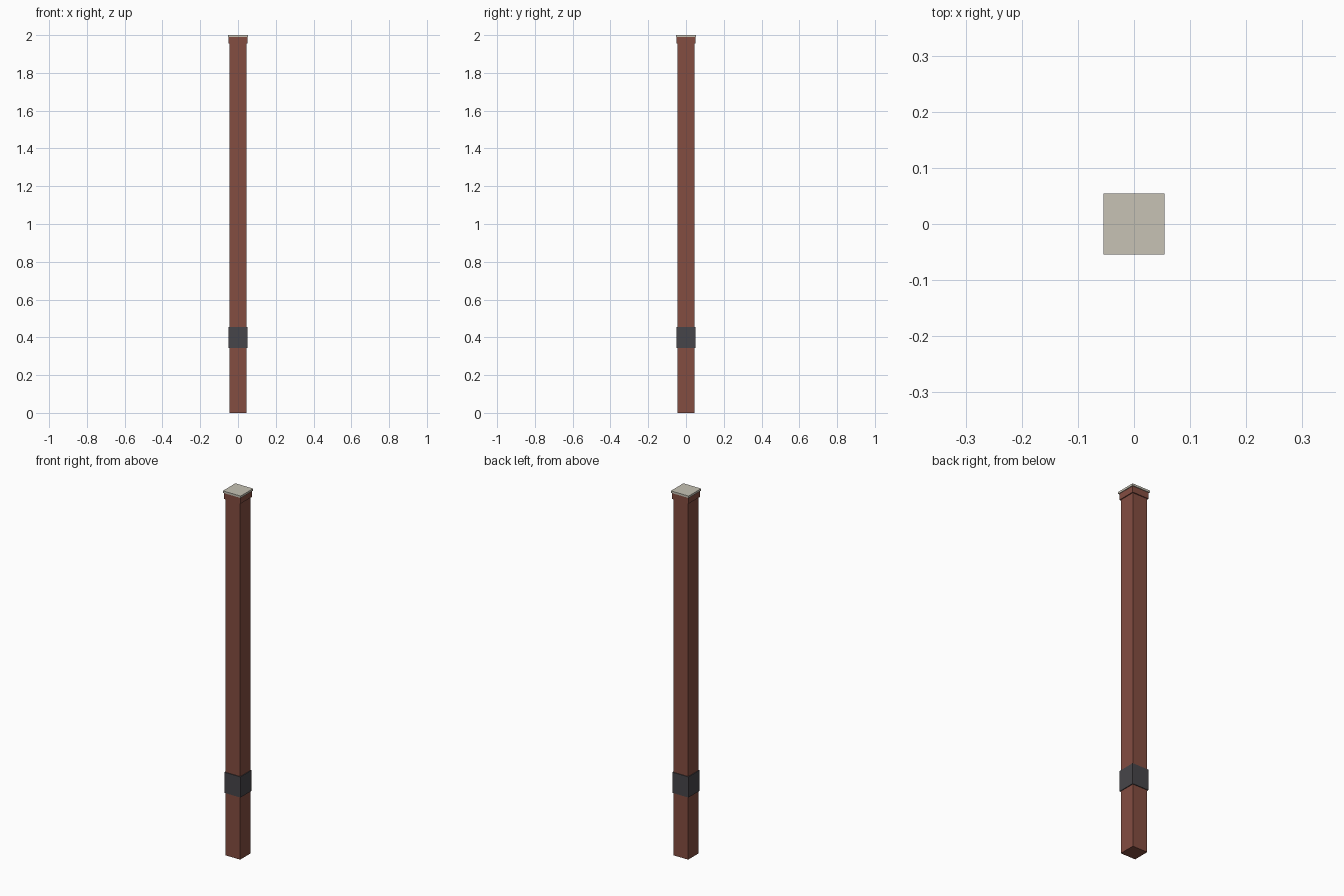
import bpy
import bmesh

default_cube = bpy.data.objects.get("Cube")
if default_cube:
    bpy.data.objects.remove(default_cube, do_unlink=True)


def make_material(name, rgb):
    mat = bpy.data.materials.new(name)
    mat.use_nodes = True
    color = (*rgb, 1.0)
    mat.diffuse_color = color
    mat.node_tree.nodes["Principled BSDF"].inputs["Base Color"].default_value = color
    return mat


def square_block(name, half_width, bottom, top, mat):
    """Square block centred on the vertical axis, between two heights."""
    bm = bmesh.new()
    bmesh.ops.create_cube(bm, size=1.0)
    bmesh.ops.scale(bm, vec=(2 * half_width, 2 * half_width, top - bottom), verts=bm.verts)
    bmesh.ops.translate(bm, vec=(0, 0, (bottom + top) / 2), verts=bm.verts)
    mesh = bpy.data.meshes.new(name)
    bm.to_mesh(mesh)
    bm.free()
    mesh.materials.append(mat)
    obj = bpy.data.objects.new(name, mesh)
    bpy.context.collection.objects.link(obj)
    return obj


brick = make_material("brick red", (0.23, 0.075, 0.053))
iron = make_material("dark iron", (0.062, 0.06, 0.067))
stone = make_material("pale stone", (0.57, 0.54, 0.46))

# Shaft with its collar, metal band and stone cap
square_block("post_shaft", 0.045, 0.0, 1.96, brick)
square_block("top_collar", 0.05, 1.955, 1.989, brick)
square_block("metal_band", 0.049, 0.343, 0.456, iron)
square_block("cap_slab", 0.054, 1.989, 2.0, stone)
